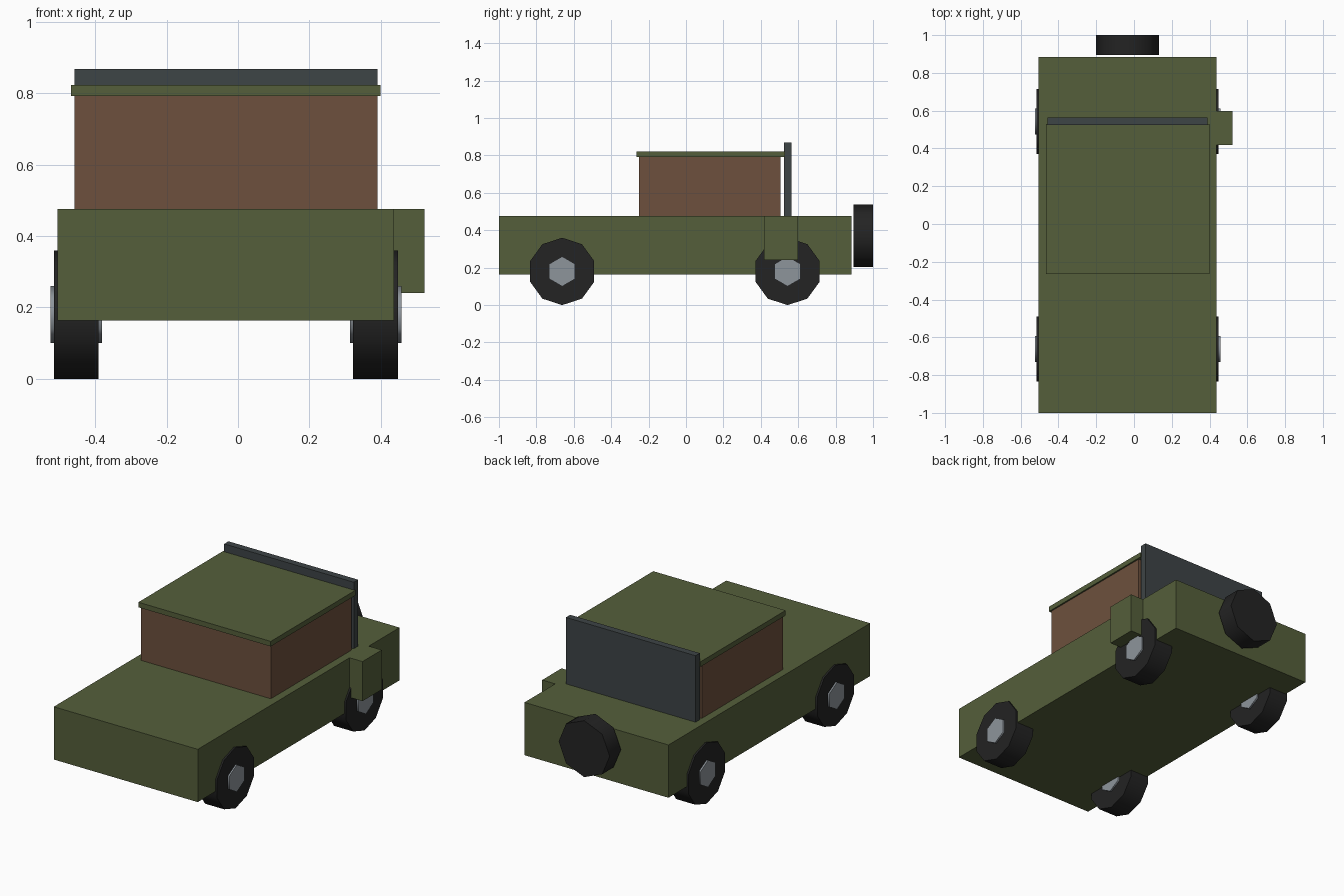
import bpy
from math import radians, pi

cube = bpy.data.objects.get("Cube")
if cube:
    bpy.data.objects.remove(cube, do_unlink=True)

CX = -0.034  # centre line of the car body


def material(name, colour):
    mat = bpy.data.materials.new(name)
    mat.use_nodes = True
    rgba = (*colour, 1)
    mat.diffuse_color = rgba
    mat.node_tree.nodes["Principled BSDF"].inputs["Base Color"].default_value = rgba
    return mat


olive = material("olive paint", (0.09, 0.114, 0.043))
brown = material("brown cabin", (0.153, 0.081, 0.047))
slate = material("slate glass", (0.048, 0.058, 0.061))
rubber = material("black rubber", (0.017, 0.017, 0.017))
metal = material("grey metal", (0.27, 0.3, 0.33))


def box(name, x, y, z, mat):
    """Box between the (low, high) limits on each axis."""
    bpy.ops.mesh.primitive_cube_add(size=1)
    obj = bpy.context.object
    obj.name = name
    obj.location = [(a + b) / 2 for a, b in (x, y, z)]
    obj.scale = [b - a for a, b in (x, y, z)]
    bpy.ops.object.transform_apply(location=False, rotation=False)
    obj.data.materials.append(mat)


def disc(name, sides, radius, width, centre, axis, mat):
    """Prism with a corner at the top, lying along the x or y axis."""
    bpy.ops.mesh.primitive_cylinder_add(vertices=sides, radius=radius, depth=width)
    obj = bpy.context.object
    obj.name = name
    # the first corner starts on +y, so tip it up to +z
    obj.rotation_euler = (pi / 2, 0, pi / 2 if axis == "x" else 0)
    obj.location = centre
    bpy.ops.object.transform_apply(location=False, scale=False)
    obj.data.materials.append(mat)
    bpy.ops.object.shade_smooth_by_angle(angle=radians(65))


def span(half):
    return CX - half, CX + half


# Body, cabin, roof and upright screen
box("body", span(0.471), (-1, 0.885), (0.163, 0.475), olive)
box("cabin", span(0.424), (-0.25, 0.505), (0.475, 0.792), brown)
box("roof", span(0.433), (-0.264, 0.53), (0.792, 0.822), olive)
box("screen", span(0.424), (0.525, 0.565), (0.475, 0.868), slate)

# Box on the left side
box("side_box", (0.437, 0.522), (0.418, 0.598), (0.241, 0.475), olive)

# Wheels with hubs that show on both faces
for end, y in (("front", -0.662), ("back", 0.543)):
    for side, sign in (("left", 1), ("right", -1)):
        centre = (CX + sign * 0.419, y, 0.18)
        disc(f"{end}_{side}_tyre", 10, 0.18, 0.125, centre, "x", rubber)
        disc(f"{end}_{side}_hub", 6, 0.08, 0.144, centre, "x", metal)

# Spare wheel
disc("spare_wheel", 8, 0.167, 0.105, (CX, 0.9475, 0.37), "y", rubber)
